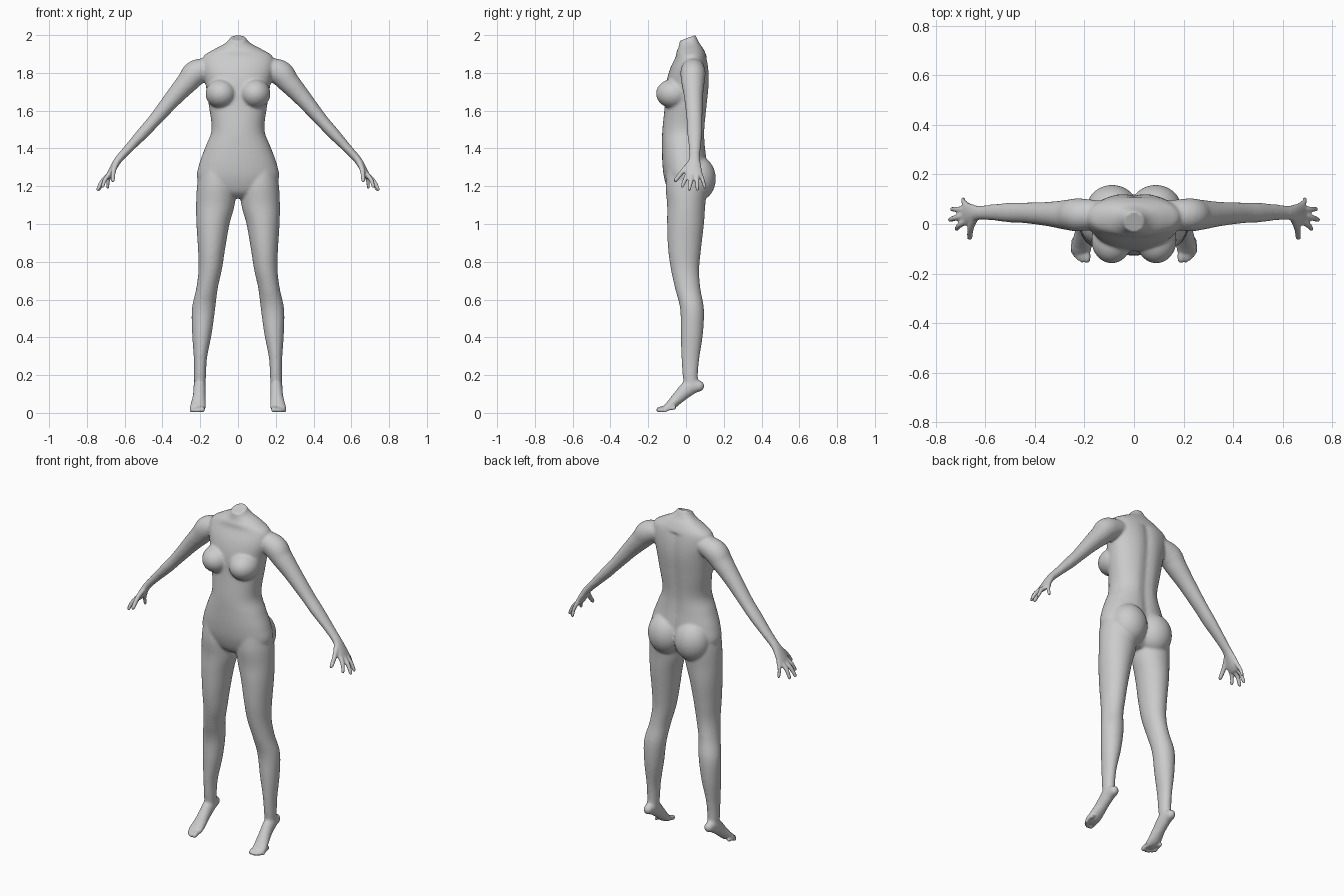
import bpy, bmesh
from math import sin, cos, pi, exp, sqrt
from mathutils import Vector, Matrix

if "Cube" in bpy.data.objects:
    bpy.data.objects.remove(bpy.data.objects["Cube"])

bm = bmesh.new()
SEG = 40


def spline(rows, steps=6):
    """Catmull-Rom interpolation through rows of numbers."""
    out = []
    for i in range(len(rows) - 1):
        a, b, c, d = (rows[max(i - 1, 0)], rows[i], rows[i + 1],
                      rows[min(i + 2, len(rows) - 1)])
        for k in range(steps):
            t = k / steps
            out.append([0.5 * (2 * q + (r - p) * t + (2 * p - 5 * q + 4 * r - s) * t * t
                               + (3 * q - p - 3 * r + s) * t ** 3)
                        for p, q, r, s in zip(a, b, c, d)])
    return out + [list(rows[-1])]


def skin(rings, sides=(1, -1)):
    """Closed surface through rings of points, repeated on each side."""
    for s in sides:
        loops = [[bm.verts.new((s * p[0], p[1], p[2])) for p in r] for r in rings]
        for a, b in zip(loops, loops[1:]):
            for i in range(len(a)):
                j = (i + 1) % len(a)
                bm.faces.new((a[i], a[j], b[j], b[i]))
        bm.faces.new(loops[0])
        bm.faces.new(loops[-1])


def signed_pow(v, e):
    return abs(v) ** e * (1 if v >= 0 else -1)


def column(rows, sides=(1, -1), e=1.0, groove=0.0):
    """Upright loft, rows of z, x_min, x_max, y_front, y_back, tilt."""
    rings = []
    for z, x0, x1, y0, y1, tilt in spline(rows):
        ring = []
        for i in range(SEG):
            a = 2 * pi * i / SEG
            x = (x0 + x1) / 2 + (x1 - x0) / 2 * signed_pow(cos(a), e)
            dy = (y1 - y0) / 2 * signed_pow(sin(a), e)
            if dy > 0 and 1.2 < z < 1.88:
                dy -= groove * exp(-(x / 0.03) ** 2)
            ring.append((x, (y0 + y1) / 2 + dy, z + tilt * dy))
        rings.append(ring)
    skin(rings, sides)


def tube(rows, side, seg=24):
    """Round-ended loft along a path, rows of x, y, z, half width, half thickness."""
    pts = spline(rows)
    caps = (0.95, 0.8, 0.5)
    path = [Vector(p[:3]) for p in pts]
    tang = [(path[min(i + 1, len(path) - 1)] - path[max(i - 1, 0)]).normalized()
            for i in range(len(path))]
    secs = [(path[0] - tang[0] * pts[0][4] * c, tang[0], pts[0], sqrt(1 - c * c)) for c in caps]
    secs += [(p, t, r, 1) for p, t, r in zip(path, tang, pts)]
    secs += [(path[-1] + tang[-1] * pts[-1][4] * c, tang[-1], pts[-1], sqrt(1 - c * c))
             for c in reversed(caps)]
    rings = []
    for c, t, r, k in secs:
        v = Vector(side)
        v = (v - t * v.dot(t)).normalized()
        u = v.cross(t)
        rings.append([c + v * (r[3] * k * cos(2 * pi * i / seg))
                      + u * (r[4] * k * sin(2 * pi * i / seg)) for i in range(seg)])
    skin(rings)


def ball(center, radii):
    for s in (1, -1):
        m = Matrix.Translation((s * center[0], center[1], center[2])) @ Matrix.Diagonal((*radii, 1))
        bmesh.ops.create_uvsphere(bm, u_segments=32, v_segments=20, radius=1, matrix=m)


# torso and neck: z, half width, front, back, tilt
torso = [(1.985, .04, -.032, .05, .37), (1.965, .055, -.036, .06, .3),
         (1.945, .085, -.04, .072, .2), (1.92, .135, -.05, .092, .1),
         (1.885, .185, -.055, .11, 0), (1.82, .19, -.085, .122, 0),
         (1.74, .172, -.105, .125, 0), (1.63, .155, -.112, .115, 0),
         (1.5, .14, -.125, .103, 0), (1.41, .172, -.127, .105, 0),
         (1.32, .205, -.125, .115, 0), (1.24, .216, -.115, .115, 0),
         (1.17, .16, -.09, .09, 0), (1.135, .06, -.05, .05, 0)]
column([(z, -w, w, f, b, t) for z, w, f, b, t in torso], sides=(1,), e=0.92, groove=.012)

# bust and buttocks
ball((.09, -.065, 1.69), (.082, .094, .078))
ball((.088, .06, 1.24), (.105, .098, .12))

# legs: z, inner, outer, front, back
legs = [(1.3, .03, .2, -.1, .1), (1.2, .012, .217, -.108, .11), (1.1, .018, .222, -.1, .102),
        (1.0, .045, .22, -.1, .095), (.87, .068, .212, -.095, .08), (.76, .085, .209, -.08, .07),
        (.66, .107, .221, -.058, .076), (.55, .121, .244, -.031, .095),
        (.42, .139, .243, -.028, .09), (.29, .164, .234, -.024, .071),
        (.2, .169, .233, -.018, .063), (.14, .172, .232, -.01, .065)]
column([r + (0,) for r in legs])

# arms and palms
tube([(.1, .04, 1.84, .05, .04), (.215, .037, 1.805, .066, .067), (.27, .037, 1.748, .061, .058),
      (.34, .04, 1.67, .05, .047), (.44, .045, 1.552, .042, .035), (.5, .046, 1.485, .04, .032),
      (.57, .047, 1.41, .033, .025), (.625, .045, 1.35, .029, .021), (.65, .042, 1.315, .037, .019),
      (.675, .04, 1.27, .047, .017), (.688, .04, 1.25, .045, .013)], (0, 1, 0), 32)

# fingers and thumb: base, tip, radius
for base, tip, r in [((.67, .074, 1.272), (.69, .1, 1.194), .0105),
                     ((.683, .058, 1.26), (.735, .06, 1.184), .0115),
                     ((.687, .033, 1.257), (.742, .017, 1.184), .012),
                     ((.68, .01, 1.265), (.716, -.02, 1.2), .0115),
                     ((.643, .025, 1.325), (.663, -.055, 1.232), .0135)]:
    b, t = Vector(base), Vector(tip)
    mid = (b + t) / 2 + Vector((.006, 0, .003))
    tube([(*b, r * 1.15, r * 1.15), (*mid, r, r), (*t, r * .8, r * .8)], (0, 1, 0), 16)

# feet on tiptoe
tube([(.203, .068, .142, .028, .03), (.203, .02, .135, .033, .043), (.205, -.03, .092, .034, .035),
      (.21, -.075, .047, .039, .027), (.213, -.1, .03, .041, .02),
      (.213, -.115, .022, .037, .014)], (1, 0, 0), 32)

# toes
for x, y, r in [(.19, -.143, .0145), (.209, -.146, .0105), (.223, -.139, .01),
                (.236, -.127, .0095), (.246, -.112, .0095)]:
    tube([(.213 + (x - .213) * .9, y + .05, .026, r, r), (x, y + .02, .022, r, r),
          (x, y, r + .002, r, r)], (1, 0, 0), 16)

# fuse all parts into one continuous skin
bmesh.ops.recalc_face_normals(bm, faces=bm.faces)
mesh = bpy.data.meshes.new("body")
bm.to_mesh(mesh)
bm.free()
body = bpy.data.objects.new("body", mesh)
bpy.context.collection.objects.link(body)
bpy.context.view_layer.objects.active = body
body.select_set(True)
rm = body.modifiers.new("fuse", 'REMESH')
rm.mode = 'VOXEL'
rm.voxel_size = 0.006
bpy.ops.object.modifier_apply(modifier=rm.name)

# soften the joins, gently on fingers, toes and neck cut
group = body.vertex_groups.new(name="soften")
for v in body.data.vertices:
    fine = abs(v.co.x) > .63 or v.co.z < .07 or v.co.z > 1.965
    group.add([v.index], .12 if fine else 1.0, 'REPLACE')
sm = body.modifiers.new("soften", 'SMOOTH')
sm.factor = 0.5
sm.iterations = 16
sm.vertex_group = group.name
bpy.ops.object.modifier_apply(modifier=sm.name)
bpy.ops.object.shade_smooth_by_angle(angle=0.9)
